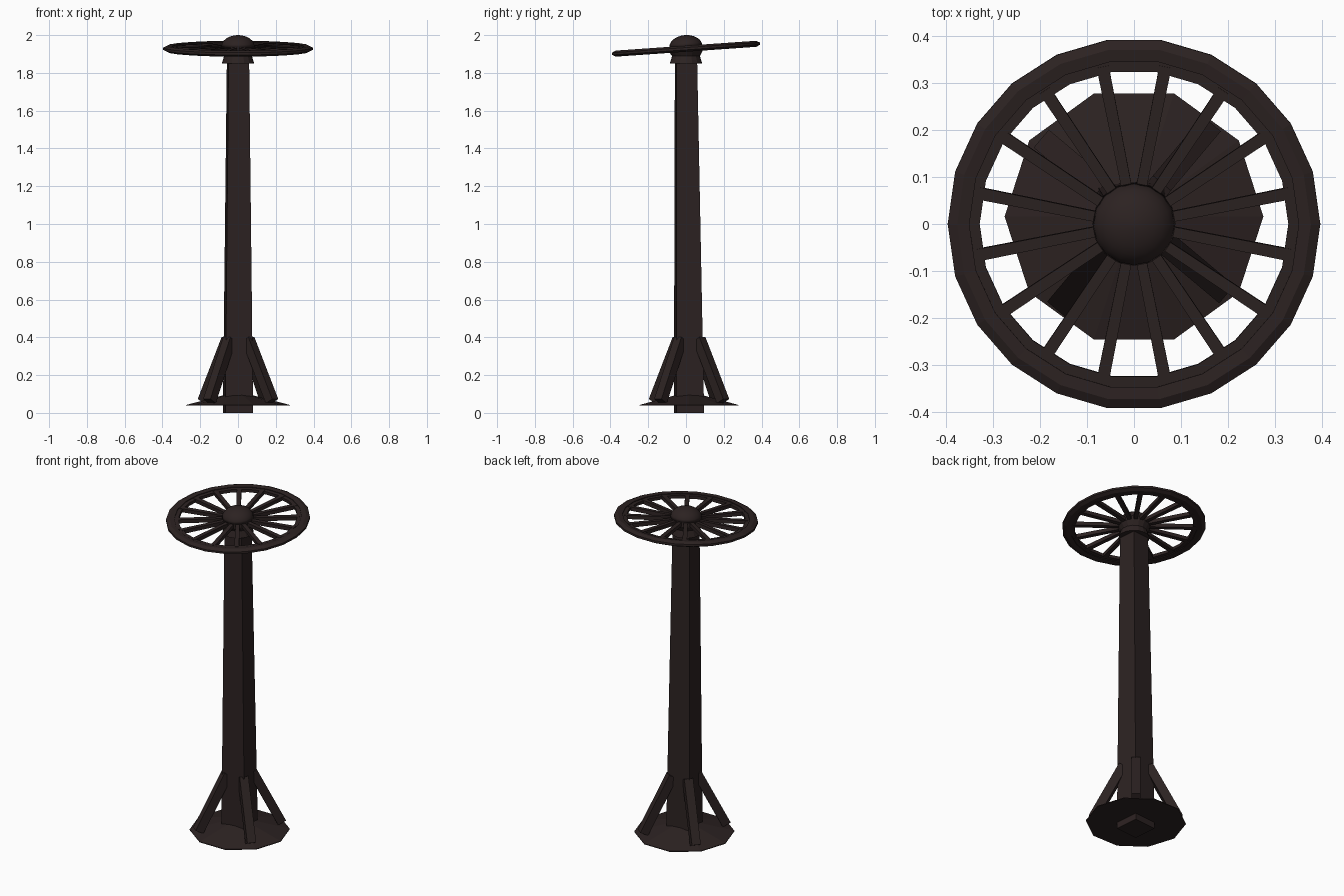
import bpy, bmesh
from math import sin, cos, pi, radians
from mathutils import Vector, Matrix

cube = bpy.data.objects.get("Cube")
if cube:
    bpy.data.objects.remove(cube)

wood = bpy.data.materials.new("dark_brown_wood")
wood.use_nodes = True
colour = (0.025, 0.016, 0.0155, 1)
wood.diffuse_color = colour
wood.node_tree.nodes["Principled BSDF"].inputs["Base Color"].default_value = colour

TURN = radians(5)                 # twist of the post
BASE = Vector((0, 0.016, 0))      # foot of the leaning post
WHEEL = Matrix.Translation((0, 0, 1.928)) @ Matrix.Rotation(radians(4), 4, 'X')


def finish(name, bm, matrix=Matrix(), smooth=False):
    bmesh.ops.recalc_face_normals(bm, faces=bm.faces)
    mesh = bpy.data.meshes.new(name)
    bm.to_mesh(mesh)
    bm.free()
    ob = bpy.data.objects.new(name, mesh)
    bpy.context.collection.objects.link(ob)
    ob.matrix_world = matrix
    mesh.materials.append(wood)
    for poly in mesh.polygons:
        poly.use_smooth = smooth
    return ob


def lathe(name, profile, sides, matrix=Matrix(), start=0.0, closed=False, smooth=False):
    """Revolve (radius, height) points; capped ends, or a closed ring section."""
    bm = bmesh.new()
    rings = [[bm.verts.new((r * cos(start + 2 * pi * i / sides),
                            r * sin(start + 2 * pi * i / sides), z))
              for i in range(sides)] for r, z in profile]
    pairs = list(zip(rings, rings[1:]))
    if closed:
        pairs.append((rings[-1], rings[0]))
    else:
        bm.faces.new(rings[0])
        bm.faces.new(rings[-1])
    for a, b in pairs:
        for i in range(sides):
            j = (i + 1) % sides
            bm.faces.new((a[i], a[j], b[j], b[i]))
    return finish(name, bm, matrix, smooth)


def beam(name, start, end, width, depth, side, matrix=Matrix(), taper=1.0):
    """Rectangular bar between two points, its width along side."""
    bm = bmesh.new()
    across = side.normalized()
    up = (end - start).cross(across).normalized()
    ends = []
    for p, s in ((start, taper), (end, 1.0)):
        ends.append([bm.verts.new(p + across * u * s * width / 2 + up * v * depth / 2)
                     for u, v in ((-1, -1), (1, -1), (1, 1), (-1, 1))])
    a, b = ends
    bm.faces.new(a)
    bm.faces.new(b)
    for i in range(4):
        j = (i + 1) % 4
        bm.faces.new((a[i], a[j], b[j], b[i]))
    return finish(name, bm, matrix)


# Square post, tapering and leaning back to the centre at the top
post = lathe("post", [(0.103, 0), (0.103, 0.1), (0.077, 1.87)], 4, start=pi / 4 + TURN)
for v in post.data.vertices:
    v.co += BASE * (1 - v.co.z / 1.87)

# Ten-sided shallow conical foot plate
lathe("foot_plate", [(0.275, 0.038), (0.275, 0.042), (0.07, 0.095)], 10,
      Matrix.Translation(BASE))

# Diagonal braces against the post corners
for i in range(4):
    a = pi / 4 + TURN + i * pi / 2
    out = Vector((cos(a), sin(a), 0))
    beam(f"brace_{i + 1}", BASE + out * 0.07 + Vector((0, 0, 0.39)),
         BASE + out * 0.235 + Vector((0, 0, 0.062)), 0.05, 0.05,
         Vector((-sin(a), cos(a), 0)))

# Collar on top of the post
lathe("collar", [(0.086, 1.85), (0.07, 1.9)], 16)

# Hub with a rounded cap
lathe("hub", [(0.07, -0.045), (0.088, -0.015), (0.088, 0.012)], 16, WHEEL)
dome = [(0.088 * cos(t * pi / 12), 0.012 + 0.06 * sin(t * pi / 12)) for t in range(6)]
lathe("hub_cap", dome + [(0.004, 0.072)], 16, WHEEL, smooth=True)

# Rim: bevelled outer ring and thinner inner ring
lathe("outer_rim", [(0.396, -0.006), (0.396, 0.006), (0.376, 0.016), (0.35, 0.013),
                    (0.35, -0.013), (0.376, -0.016)], 22, WHEEL, closed=True)
lathe("inner_rim", [(0.355, -0.009), (0.355, 0.009), (0.328, 0.009), (0.328, -0.009)],
      22, WHEEL, closed=True)

# Sixteen spokes
for i in range(16):
    a = (i + 0.5) * pi / 8
    out = Vector((cos(a), sin(a), 0))
    beam(f"spoke_{i + 1}", out * 0.07, out * 0.342, 0.026, 0.022,
         Vector((-sin(a), cos(a), 0)), WHEEL, 0.85)
